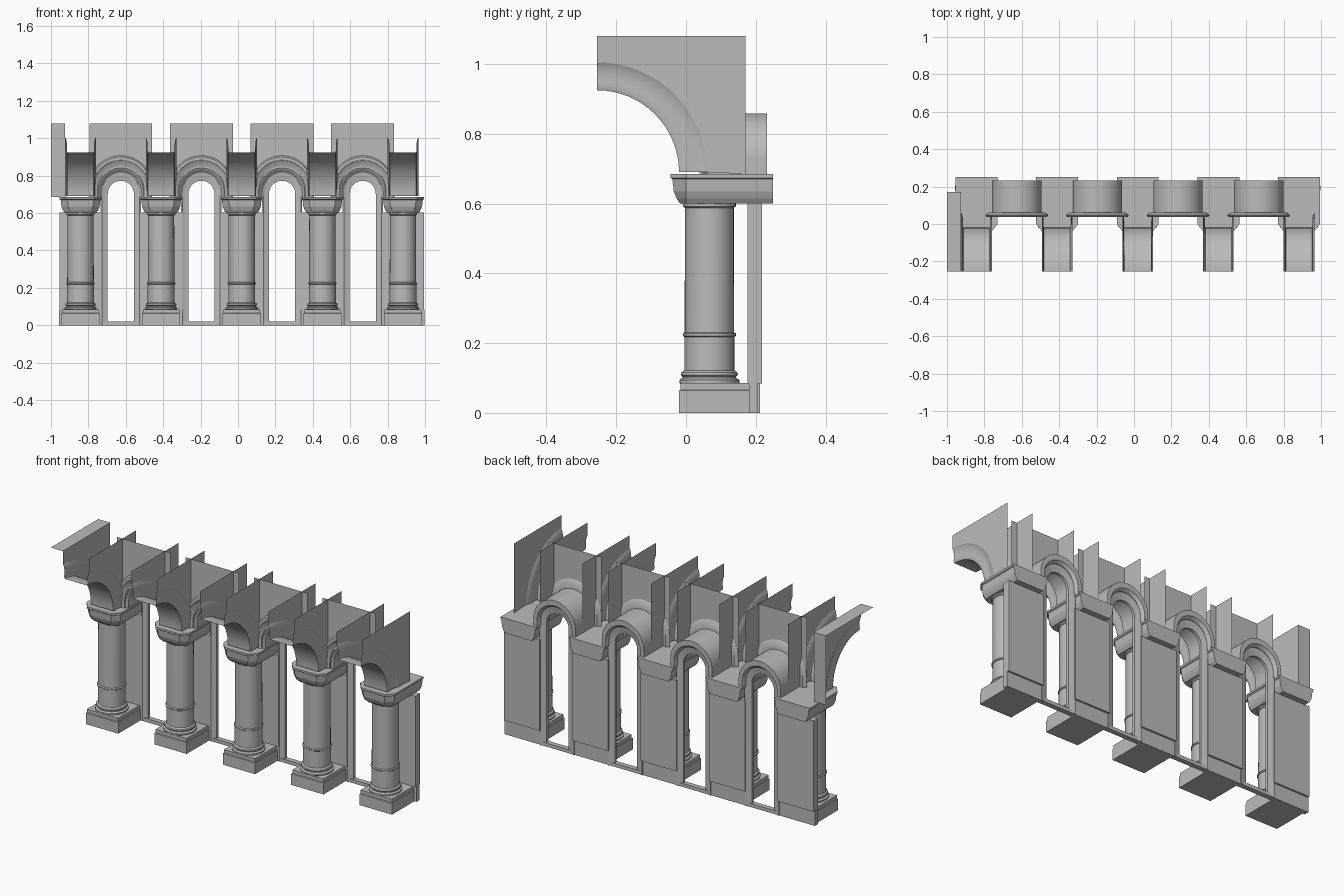
import bpy, bmesh, math
from mathutils import Vector

if "Cube" in bpy.data.objects:
    bpy.data.objects.remove(bpy.data.objects["Cube"])

stone = bpy.data.materials.new("pale_grey_stone")
stone.use_nodes = True
GREY = (0.5, 0.5, 0.5, 1)
stone.diffuse_color = GREY
stone.node_tree.nodes["Principled BSDF"].inputs["Base Color"].default_value = GREY

BAY = 0.431                                   # distance between columns
COLUMNS = [0.02 + BAY * (i - 2) for i in range(5)]
ARCHES = [x + BAY / 2 for x in COLUMNS[:4]]
CAP_TOP, TOP, FRONT = 0.685, 1.08, -0.255
RIB_CENTRE, RIB_R, RIB_W = 0.69, 0.315, 0.082


def place(name, bm, xs, smooth=False):
    """Turn a bmesh into one linked object per x position."""
    bmesh.ops.remove_doubles(bm, verts=bm.verts, dist=1e-5)
    bmesh.ops.recalc_face_normals(bm, faces=bm.faces)
    me = bpy.data.meshes.new(name)
    bm.to_mesh(me)
    bm.free()
    me.materials.append(stone)
    for i, x in enumerate(xs):
        ob = bpy.data.objects.new(f"{name}_{i + 1}", me)
        ob.location.x = x
        bpy.context.collection.objects.link(ob)
        if smooth and i == 0:
            bpy.ops.object.select_all(action="DESELECT")
            ob.select_set(True)
            bpy.context.view_layer.objects.active = ob
            bpy.ops.object.shade_smooth_by_angle(angle=math.radians(35))


def skin(rows, closed=False, caps=False):
    """Join equal rows of points into a surface."""
    bm = bmesh.new()
    vr = [[bm.verts.new(p) for p in row] for row in rows]
    n = len(vr[0])
    for a, b in zip(vr, vr[1:]):
        for j in range(n if closed else n - 1):
            k = (j + 1) % n
            bm.faces.new((a[j], a[k], b[k], b[j]))
    if caps:
        bm.faces.new(vr[0])
        bm.faces.new(vr[-1])
    return bm


def sheet(points):
    bm = bmesh.new()
    bm.faces.new([bm.verts.new(p) for p in points])
    return bm


def box(name, x, y, z, xs):
    rows = [[(x[0], y[0], h), (x[1], y[0], h), (x[1], y[1], h), (x[0], y[1], h)] for h in z]
    place(name, skin(rows, True, True), xs)


def arch_path(r, bottom, steps=24):
    """Stilted round arch as (x, z) points."""
    spring = 0.702 + 0.38 * (r - 0.068)
    arc = [(-r * math.cos(math.pi * i / steps), spring + r * math.sin(math.pi * i / steps))
           for i in range(steps + 1)]
    return [(-r, bottom)] + arc + [(r, bottom)]


def arch_sweep(profile, bottom):
    loops = [[(x, y, z) for x, z in arch_path(r, bottom)] for r, y in profile]
    return skin(list(zip(*loops)), True, True)


def quarter(r, steps=16):
    """Quarter circle as (y, z) points, from the capital up to the front edge."""
    return [(FRONT + r * math.cos(math.pi / 2 * i / steps),
             RIB_CENTRE + r * math.sin(math.pi / 2 * i / steps)) for i in range(steps + 1)]


# Round column with base mouldings, shaft ring and neck ring
lathe = [(0.08, 0.08), (0.086, 0.086), (0.086, 0.094), (0.077, 0.1), (0.077, 0.104),
         (0.082, 0.109), (0.08, 0.116), (0.072, 0.122), (0.072, 0.218), (0.076, 0.221),
         (0.076, 0.227), (0.071, 0.231), (0.07, 0.588), (0.076, 0.592), (0.076, 0.602)]
SIDES = 32
rows = [[(r * math.cos(math.tau * i / SIDES), 0.067 + r * math.sin(math.tau * i / SIDES), z)
         for i in range(SIDES)] for r, z in lathe]
place("column", skin(rows, True, True), COLUMNS, True)

# Square plinth with sloped upper edge
rows = []
for d, z in [(0, 0), (0, 0.064), (0.004, 0.066), (0.004, 0.085)]:
    w = 0.102 - d
    rows.append([(-w, d - 0.02, z), (w, d - 0.02, z), (w, 0.185, z), (-w, 0.185, z)])
place("plinth", skin(rows, True, True), COLUMNS)

# Capital spanning column and pier, front corners cut off
rows = []
for d, z in [(0.028, 0.6), (0.018, 0.615), (0.01, 0.635), (0.006, 0.67), (0, 0.674), (0, CAP_TOP)]:
    w, f = 0.112 - d, d - 0.045
    rows.append([(w, 0.25, z), (w, 0, z), (w - 0.036, f, z),
                 (0.036 - w, f, z), (-w, 0, z), (-w, 0.25, z)])
place("capital", skin(rows, True, True), COLUMNS)

# Flat piers behind the columns
box("pier", (-0.113, 0.113), (0.176, 0.218), (0.084, 0.602), COLUMNS)
box("pier_base", (-0.115, 0.115), (0.18, 0.207), (0, 0.084), COLUMNS)

# Stepped window frames, sills and deep arch barrels
frame = [(0.108, 0.18), (0.1, 0.178), (0.085, 0.185), (0.07, 0.187),
         (0.07, 0.203), (0.085, 0.206), (0.1, 0.212), (0.108, 0.212)]
place("window_frame", arch_sweep(frame, 0), ARCHES, True)
box("sill", (-0.105, 0.105), (0.18, 0.208), (0, 0.02), ARCHES)
barrel = [(0.132, 0.06), (0.132, 0.232), (0.11, 0.232), (0.1, 0.215),
          (0.1, 0.178), (0.108, 0.17), (0.108, 0.065), (0.12, 0.055)]
place("arch_barrel", arch_sweep(barrel, CAP_TOP), ARCHES, True)
trim = [(0.168, 0.048), (0.162, 0.038), (0.15, 0.038), (0.142, 0.046), (0.125, 0.052),
        (0.125, 0.062), (0.15, 0.062)]
place("arch_trim", arch_sweep(trim, CAP_TOP), ARCHES, True)

# Upper wall with arched opening
W = 0.168
hole = [(x, 0.047, z) for x, z in arch_path(0.15, CAP_TOP)]
place("upper_wall", sheet([(-W, 0.047, CAP_TOP)] + hole + [(W, 0.047, CAP_TOP),
      (W, 0.047, TOP), (-W, 0.047, TOP)]), ARCHES)

# Moulded quarter-arch ribs reaching forward
half = [(RIB_W, RIB_R), (0.077, 0.305), (0.073, 0.285), (0.072, 0.262), (0.075, 0.248), (0.07, 0.235)]
section = half + [(-x, r) for x, r in reversed(half)]
loops = [[(x, y, z) for y, z in quarter(r)] for x, r in section]
place("vault_rib", skin(list(zip(*loops))), COLUMNS, True)

# Side panels above the ribs
outline = quarter(RIB_R) + [(FRONT, TOP), (0.17, TOP), (0.17, CAP_TOP)]
for side, label in ((-1, "right"), (1, "left")):
    place(f"rib_panel_{label}", sheet([(side * RIB_W, y, z) for y, z in outline]), COLUMNS)

# Return wall and top flap at one end
X0, X1 = -1.0, COLUMNS[0] - RIB_W
place("end_wall", sheet([(X0, 0.17, CAP_TOP), (X1, 0.17, CAP_TOP), (X1, 0.17, TOP), (X0, 0.17, TOP)]), [0])
place("end_flap", sheet([(X0, FRONT, TOP), (X1, FRONT, TOP), (X1, 0.17, TOP), (X0, 0.17, TOP)]), [0])
